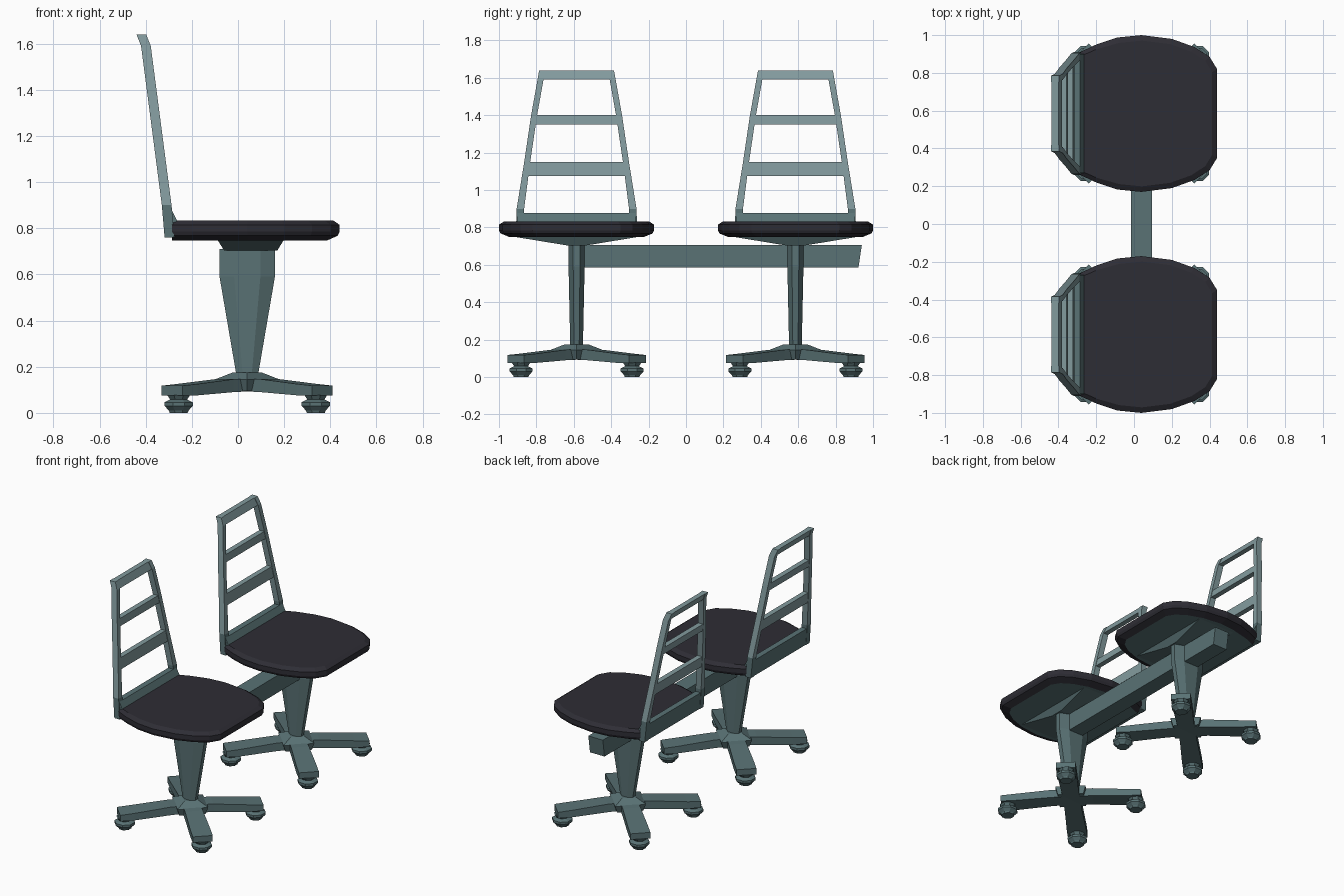
import bpy, bmesh, math
from mathutils import Vector

if "Cube" in bpy.data.objects:
    bpy.data.objects.remove(bpy.data.objects["Cube"])


def material(name, rgb):
    m = bpy.data.materials.new(name)
    m.diffuse_color = (*rgb, 1)
    m.use_nodes = True
    m.node_tree.nodes["Principled BSDF"].inputs["Base Color"].default_value = m.diffuse_color
    return m


FRAME = material("dark teal frame", (0.100, 0.168, 0.176))
BACK = material("pale teal back", (0.225, 0.325, 0.340))
PAD = material("charcoal pad", (0.027, 0.026, 0.035))


def loft(name, rings, mats, rule=None):
    """Skin a list of equal rings, cap both ends, colour faces by a rule."""
    bm = bmesh.new()
    vs = [[bm.verts.new(p) for p in ring] for ring in rings]
    n = len(vs[0])
    for a, b in zip(vs, vs[1:]):
        for i in range(n):
            j = (i + 1) % n
            bm.faces.new((a[i], a[j], b[j], b[i]))
    bm.faces.new(vs[0])
    bm.faces.new(vs[-1])
    bmesh.ops.recalc_face_normals(bm, faces=bm.faces)
    bm.normal_update()
    if rule:
        for f in bm.faces:
            f.material_index = rule(f)
    me = bpy.data.meshes.new(name)
    bm.to_mesh(me)
    bm.free()
    for m in mats:
        me.materials.append(m)
    ob = bpy.data.objects.new(name, me)
    bpy.context.collection.objects.link(ob)
    return ob


def interp(table, z):
    for (z0, v0), (z1, v1) in zip(table, table[1:]):
        if z <= z1:
            return v0 + (v1 - v0) * (z - z0) / (z1 - z0)
    return table[-1][1]


CX, CY = 0.04, 0.585
# back frame: rear x and outer half width at each height
REAR = [(0.76, -0.318), (0.90, -0.33), (1.59, -0.42), (1.64, -0.44)]
WIDE = [(0.76, 0.325), (0.89, 0.322), (1.15, 0.28), (1.40, 0.243), (1.64, 0.20)]
# half of the seat outline, front edge to rear edge
OUTLINE = [(0.44, 0.235), (0.40, 0.30), (0.32, 0.352), (0.20, 0.395), (0.04, 0.415),
           (-0.09, 0.402), (-0.20, 0.365), (-0.285, 0.325)]


def chair(cy):
    # seat pad with bevelled rim and frame-coloured underside
    full = OUTLINE + [(x, -y) for x, y in reversed(OUTLINE)]
    rings = []
    for z, s in ((0.748, 0.86), (0.768, 0.98), (0.785, 1.0), (0.815, 1.0), (0.833, 0.93)):
        rings.append([(0.07 + (x - 0.07) * (s if x > -0.2 else 1), cy + y * s, z) for x, y in full])
    loft("seat", rings, [PAD, FRAME], lambda f: 1 if f.normal.z < -0.95 else 0)

    # wedge bracket under the seat
    loft("seat_bracket", [[(0.055 + sx * hx, cy + sy * hy, z) for sx, sy in
                           ((-1, -1), (1, -1), (1, 1), (-1, 1))]
                          for z, hx, hy in ((0.703, 0.115, 0.045), (0.752, 0.145, 0.345))], [FRAME])

    # tapering eight-sided post
    rings = []
    for z, a, b, c, d in ((0.14, 0.05, 0.02, 0.034, 0.014), (0.17, 0.048, 0.02, 0.034, 0.014),
                          (0.59, 0.12, 0.057, 0.043, 0.018), (0.71, 0.12, 0.057, 0.043, 0.018)):
        rings.append([(CX + x, cy + y, z) for x, y in
                      ((a, -d), (a, d), (b, c), (-b, c), (-a, d), (-a, -d), (-b, -c), (b, -c))])
    loft("post", rings, [FRAME])

    # hub
    loft("hub", [[(CX + sx * r, cy + sy * r, z) for sx, sy in
                  ((0, -1.4), (1.4, 0), (0, 1.4), (-1.4, 0))]
                 for z, r in ((0.095, 0.085), (0.145, 0.1), (0.175, 0.045))], [FRAME])

    # four diagonal arms with casters
    for k in range(4):
        t = math.radians(45 + 90 * k)
        u, v = Vector((math.cos(t), math.sin(t), 0)), Vector((-math.sin(t), math.cos(t), 0))
        o = Vector((CX, cy, 0))
        rings = []
        for r, w, lo, hi in ((0, 0.055, 0.095, 0.15), (0.14, 0.057, 0.09, 0.146),
                             (0.37, 0.064, 0.076, 0.125), (0.46, 0.064, 0.076, 0.118)):
            rings.append([o + u * r + v * s * w + Vector((0, 0, z)) for s, z in
                          ((-1, lo), (1, lo), (1, hi), (-1, hi))])
        loft("base_arm", rings, [FRAME])
        c = o + u * 0.42
        rings = []
        for z, r in ((0, 0.042), (0.01, 0.046), (0.03, 0.066), (0.046, 0.066),
                     (0.058, 0.04), (0.078, 0.054)):
            rings.append([c + u * r * math.cos(a) + v * r * math.sin(a) + Vector((0, 0, z))
                          for a in [math.pi * (i + 0.5) / 4 for i in range(8)]])
        loft("caster", rings, [FRAME])

    # back uprights, darker below the bend
    for s in (-1, 1):
        rings = []
        for z in (0.76, 0.90, 1.15, 1.40, 1.59, 1.64):
            x, y = interp(REAR, z), interp(WIDE, z)
            w = 0.04 if z < 1 else 0.032
            rings.append([(x, cy + s * y, z), (x + 0.042, cy + s * y, z),
                          (x + 0.042, cy + s * (y - w), z), (x, cy + s * (y - w), z)])
        loft("back_upright", rings, [FRAME, BACK],
             lambda f: 0 if f.calc_center_median().z < 0.9 else 1)

    # back cross rails
    for z0, z1 in ((1.59, 1.64), (1.35, 1.40), (1.075, 1.15)):
        rings = []
        for z in (z0, z1):
            x, y = interp(REAR, z), interp(WIDE, z) - 0.02
            rings.append([(x + 0.003, cy - y, z), (x + 0.039, cy - y, z),
                          (x + 0.039, cy + y, z), (x + 0.003, cy + y, z)])
        loft("back_rail", rings, [BACK])

    # deep lower rail joining the back to the seat
    loft("back_lower_rail", [[(a, cy - 0.315, z), (b, cy - 0.315, z), (b, cy + 0.315, z), (a, cy + 0.315, z)]
                             for z, a, b in ((0.762, -0.317, -0.265), (0.83, -0.322, -0.262),
                                             (0.877, -0.326, -0.286))], [FRAME])


for side in (-1, 1):
    chair(side * CY)

# beam linking both posts, slanted at its free end
loft("link_beam", [[(CX + sx * 0.056, y + (0.018 if z > 0.65 else 0) * k, z) for sx, z in
                    ((-1, 0.585), (1, 0.585), (1, 0.706), (-1, 0.706))]
                   for y, k in ((-0.56, 0), (0.922, 1))], [FRAME])
